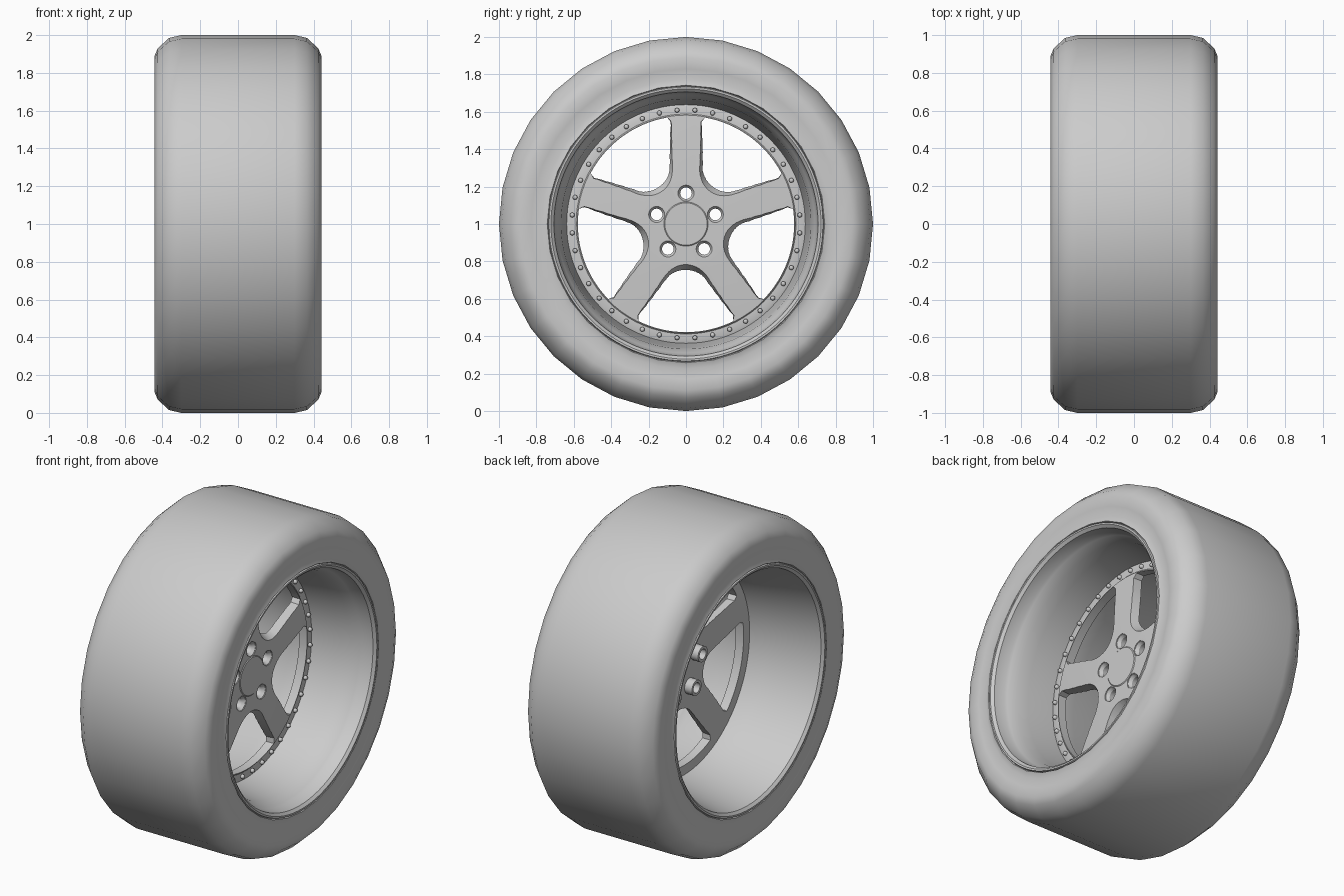
import bpy, bmesh
from math import sin, cos, radians, pi
from mathutils import Vector

if "Cube" in bpy.data.objects:
    bpy.data.objects.remove(bpy.data.objects["Cube"])

CZ = 1.0  # axle height


def finish(name, verts, faces):
    me = bpy.data.meshes.new(name)
    me.from_pydata(verts, [], faces)
    bm = bmesh.new()
    bm.from_mesh(me)
    bmesh.ops.remove_doubles(bm, verts=bm.verts, dist=1e-5)
    bmesh.ops.dissolve_degenerate(bm, edges=bm.edges, dist=1e-6)
    bmesh.ops.recalc_face_normals(bm, faces=bm.faces)
    bm.to_mesh(me)
    bm.free()
    ob = bpy.data.objects.new(name, me)
    bpy.context.collection.objects.link(ob)
    return ob


def activate(ob):
    bpy.ops.object.select_all(action='DESELECT')
    ob.select_set(True)
    bpy.context.view_layer.objects.active = ob


def smooth(ob, deg=30):
    activate(ob)
    bpy.ops.object.shade_smooth_by_angle(angle=radians(deg))


def lathe(name, prof, segs, centres=((0, 0),), closed=True):
    """Spin (x, r) points round an x-parallel axis through each (y, z) centre."""
    verts, faces = [], []
    n = len(prof)
    for cy, cz in centres:
        o = len(verts)
        for i in range(segs):
            a = 2 * pi * i / segs
            verts += [(x, cy + r * cos(a), CZ + cz + r * sin(a)) for x, r in prof]
        for i in range(segs):
            j = (i + 1) % segs
            for k in range(n if closed else n - 1):
                m = (k + 1) % n
                faces.append((o + i * n + k, o + i * n + m, o + j * n + m, o + j * n + k))
    return finish(name, verts, faces)


def around(r, count, start):
    return [(r * cos(radians(start + 360 * i / count)), r * sin(radians(start + 360 * i / count)))
            for i in range(count)]


def window(inner_r, half_in, half_out):
    """Outline of one opening between two spokes, pointing along +u."""
    d = Vector((cos(radians(36)), sin(radians(36))))
    nrm = Vector((d.y, -d.x))
    side = [d * al + nrm * (half_out + (half_in - half_out) * (0.545 - al) / 0.245)
            for al in (0.545, 0.48, 0.42, 0.36, 0.30)]
    a = side[-1]
    cu = (4 * inner_r - a.x) / 3
    c = a - d * ((a.x - cu) / d.x)
    c.y = max(c.y, 0.04)
    a2, c2 = Vector((a.x, -a.y)), Vector((c.x, -c.y))
    fillet = []
    for i in range(1, 14):
        t = i / 14
        s = 1 - t
        fillet.append(a * s**3 + c * 3 * s * s * t + c2 * 3 * s * t * t + a2 * t**3)
    arc = [Vector((0.578 * cos(radians(t)), 0.578 * sin(radians(t))))
           for t in [-26 + 52 * i / 16 for i in range(17)]]
    mirror = [Vector((p.x, -p.y)) for p in reversed(side)]
    return side + fillet + mirror + arc


def cut(ob, cutter):
    mod = ob.modifiers.new("cut", 'BOOLEAN')
    mod.operation = 'DIFFERENCE'
    mod.solver = 'EXACT'
    mod.object = cutter
    activate(ob)
    bpy.ops.object.modifier_apply(modifier=mod.name)
    bpy.data.objects.remove(cutter)


# Tyre: coarse rounded shell
half = [(0.42, 0.732), (0.438, 0.742), (0.426, 0.775), (0.437, 0.83), (0.442, 0.89),
        (0.425, 0.93), (0.365, 0.985), (0.30, 1.0)]
tyre = lathe("tyre", half + [(-x, r) for x, r in reversed(half)], 32, closed=False)
smooth(tyre, 60)

# Rim barrel: stepped front dish, smooth rear cone, thin wall
rim = lathe("rim_barrel", [
    (0.425, 0.738), (0.440, 0.732), (0.440, 0.722), (0.425, 0.706), (0.36, 0.698), (0.345, 0.69),
    (0.29, 0.668), (0.22, 0.66), (0.06, 0.638), (0.0, 0.636), (-0.10, 0.645), (-0.36, 0.695),
    (-0.425, 0.706), (-0.440, 0.722), (-0.440, 0.732), (-0.425, 0.738),
    (-0.36, 0.715), (-0.10, 0.665), (0.06, 0.658), (0.22, 0.68), (0.36, 0.715)], 96)
smooth(rim)

# Spoke centre: dished plate, pierced by five drafted windows
star = lathe("spoke_centre", [
    (0.092, 0.0), (0.092, 0.24), (0.066, 0.582), (0.060, 0.588), (0.060, 0.625),
    (0.054, 0.642), (0.012, 0.642), (0.012, 0.57), (0.045, 0.24), (0.045, 0.0)], 80, closed=False)
front, back = window(0.200, 0.062, 0.076), window(0.290, 0.110, 0.085)
n = len(front)
verts, faces = [], []
for k in range(5):
    o = len(verts)
    a = radians(270 + 72 * k)
    for x, loop in ((0.12, front), (-0.03, back)):
        verts += [(x, p.x * cos(a) - p.y * sin(a), CZ + p.x * sin(a) + p.y * cos(a)) for p in loop]
    faces += [(o + i, o + (i + 1) % n, o + n + (i + 1) % n, o + n + i) for i in range(n)]
    faces += [tuple(range(o, o + n)), tuple(range(o + 2 * n - 1, o + n - 1, -1))]
cut(star, finish("window_cutter", verts, faces))

# Lug holes through the hub
lugs = around(0.165, 5, 90)
cut(star, lathe("lug_cutter", [(0.15, 0), (0.15, 0.046), (-0.05, 0.046), (-0.05, 0)], 24, lugs, False))
smooth(star)

# Lug tubes sticking out behind the hub
tubes = lathe("lug_tubes", [(0.088, 0.047), (0.088, 0.043), (0.07, 0.031), (-0.005, 0.031),
                            (-0.005, 0.047)], 24, lugs)
smooth(tubes)

# Hub cap
cap = lathe("hub_cap", [(0.096, 0), (0.096, 0.113), (0.092, 0.118), (0.07, 0.118), (0.07, 0)], 48,
            closed=False)
smooth(cap)

# Ring of small bolts
bolts = lathe("ring_bolts", [(0.078, 0), (0.076, 0.008), (0.070, 0.013), (0.05, 0.013), (0.05, 0)],
              10, around(0.61, 40, 4.5), False)
smooth(bolts, 50)
